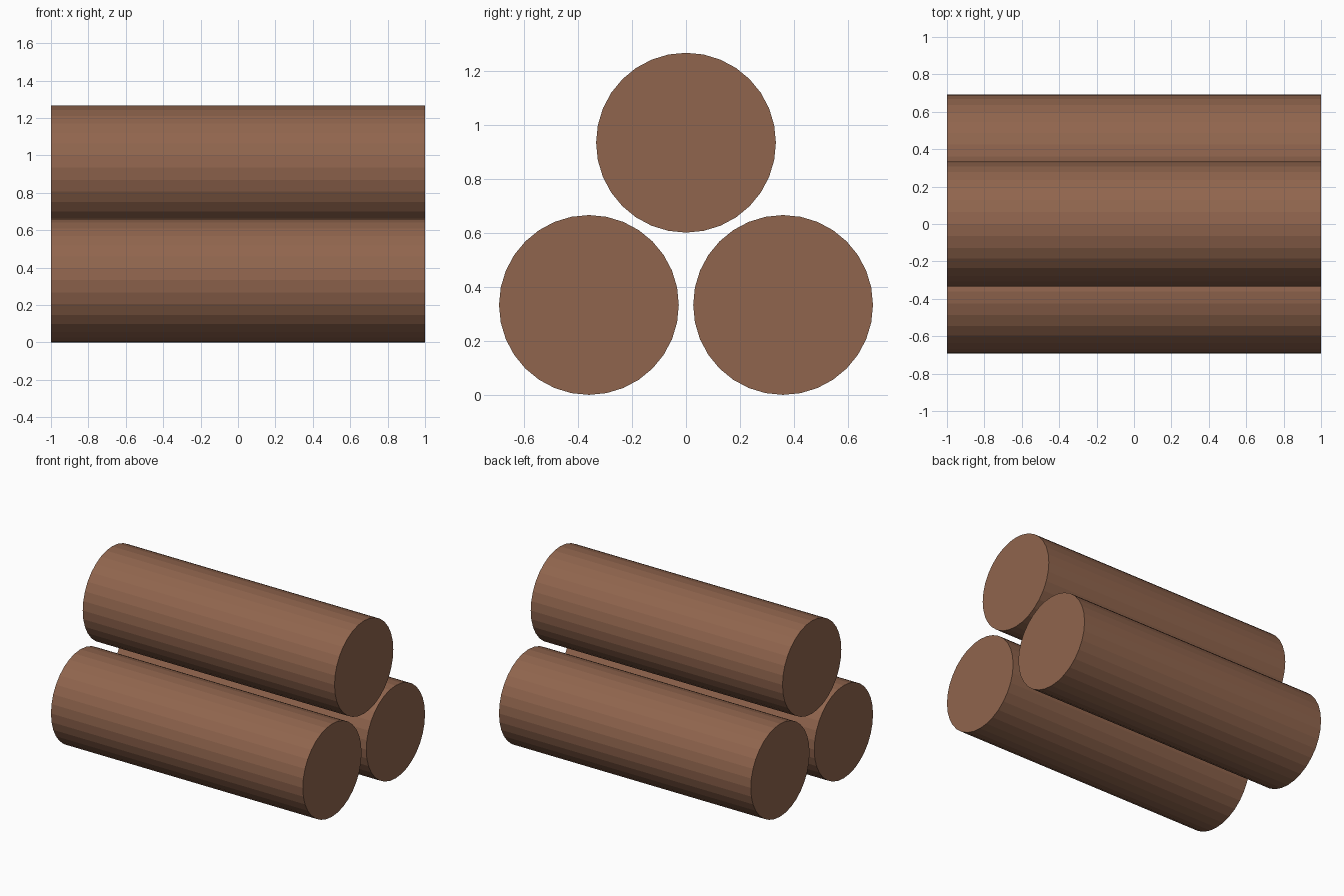
import bpy
import math

if "Cube" in bpy.data.objects:
    bpy.data.objects.remove(bpy.data.objects["Cube"])

RADIUS = 1 / 3
LENGTH = 2.0

bark = bpy.data.materials.new("brown_wood")
bark.diffuse_color = (0.28, 0.13, 0.075, 1)
bark.use_nodes = True
bark.node_tree.nodes["Principled BSDF"].inputs["Base Color"].default_value = bark.diffuse_color


def add_log(name, y, z):
    """Flat-shaded 32-sided log lying along x."""
    bpy.ops.mesh.primitive_cylinder_add(
        vertices=32, radius=RADIUS, depth=LENGTH,
        location=(0, y, z), rotation=(0, math.pi / 2, 0))
    log = bpy.context.object
    log.name = name
    log.data.materials.append(bark)


# Two logs on the ground, one resting above the gap
add_log("front_log", -0.36, RADIUS)
add_log("back_log", 0.36, RADIUS)
add_log("top_log", 0, 0.935)
